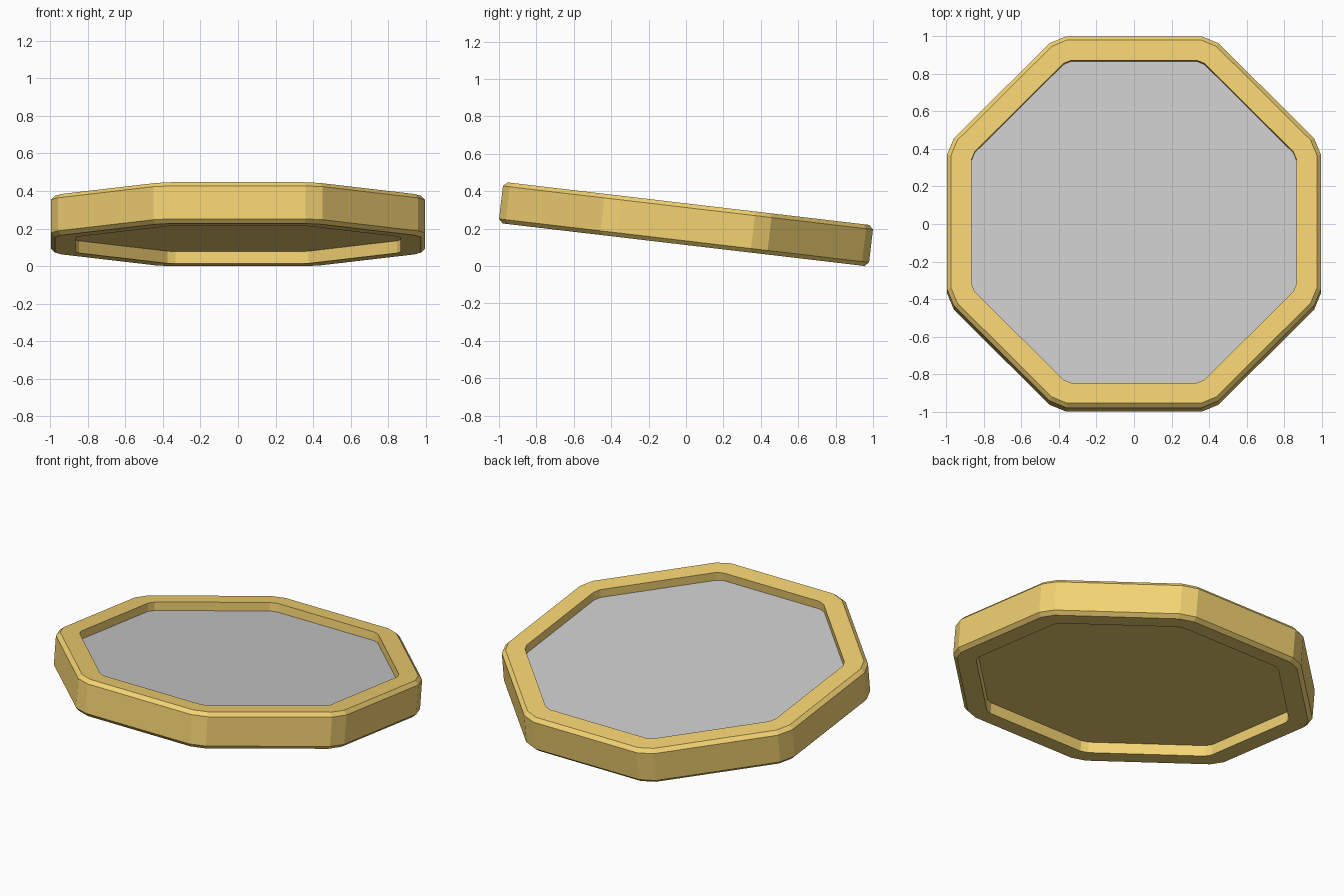
import bpy, bmesh, math
from mathutils import Matrix

if "Cube" in bpy.data.objects:
    bpy.data.objects.remove(bpy.data.objects["Cube"])

TILT = math.radians(-6.7)      # slopes down towards +y
R, HALF_SIDE = 0.996, 0.36     # outer apothem, half length of each long side
H, BEVEL, RIM = 0.221, 0.022, 0.131
PANEL_Z, BACK_Z = 0.059, -0.045
PLACE = Matrix.Translation((0, 0, 0.2235)) @ Matrix.Rotation(TILT, 4, 'X')

wood = bpy.data.materials.new("golden_wood")
wood.diffuse_color = (0.9, 0.65, 0.17, 1)
wood.use_nodes = True
wood.node_tree.nodes["Principled BSDF"].inputs["Base Color"].default_value = wood.diffuse_color


def ring(bm, inset, z):
    """Octagon with clipped corners, inset evenly from the outer outline."""
    a = R - inset
    half = HALF_SIDE - inset * math.tan(math.pi / 16 * 1.0)
    pts = []
    for k in range(8):
        c, s = math.cos(k * math.pi / 4), math.sin(k * math.pi / 4)
        for t in (-half, half):
            pts.append(bm.verts.new((a * c - t * s, a * s + t * c, z)))
    return pts


def finish(name, bm, mat=None):
    bm.transform(PLACE)
    me = bpy.data.meshes.new(name)
    bm.to_mesh(me)
    bm.free()
    ob = bpy.data.objects.new(name, me)
    bpy.context.collection.objects.link(ob)
    if mat:
        me.materials.append(mat)


# Frame: closed chamfered profile swept around the octagon
bm = bmesh.new()
t = H / 2
profile = [(RIM, -t), (BEVEL, -t), (0, -t + BEVEL),
           (0, t - BEVEL), (BEVEL, t), (RIM, t)]
rings = [ring(bm, d, z) for d, z in profile]
for i, lower in enumerate(rings):
    upper = rings[(i + 1) % len(rings)]
    for j in range(16):
        n = (j + 1) % 16
        bm.faces.new((lower[j], lower[n], upper[n], upper[j]))
bmesh.ops.recalc_face_normals(bm, faces=bm.faces)
finish("frame", bm, wood)

# Grey inset panel facing up
bm = bmesh.new()
bm.faces.new(ring(bm, RIM, PANEL_Z))
finish("panel", bm)

# Wooden backing facing down
bm = bmesh.new()
bm.faces.new(ring(bm, RIM, BACK_Z)[::-1])
finish("backing", bm, wood)
